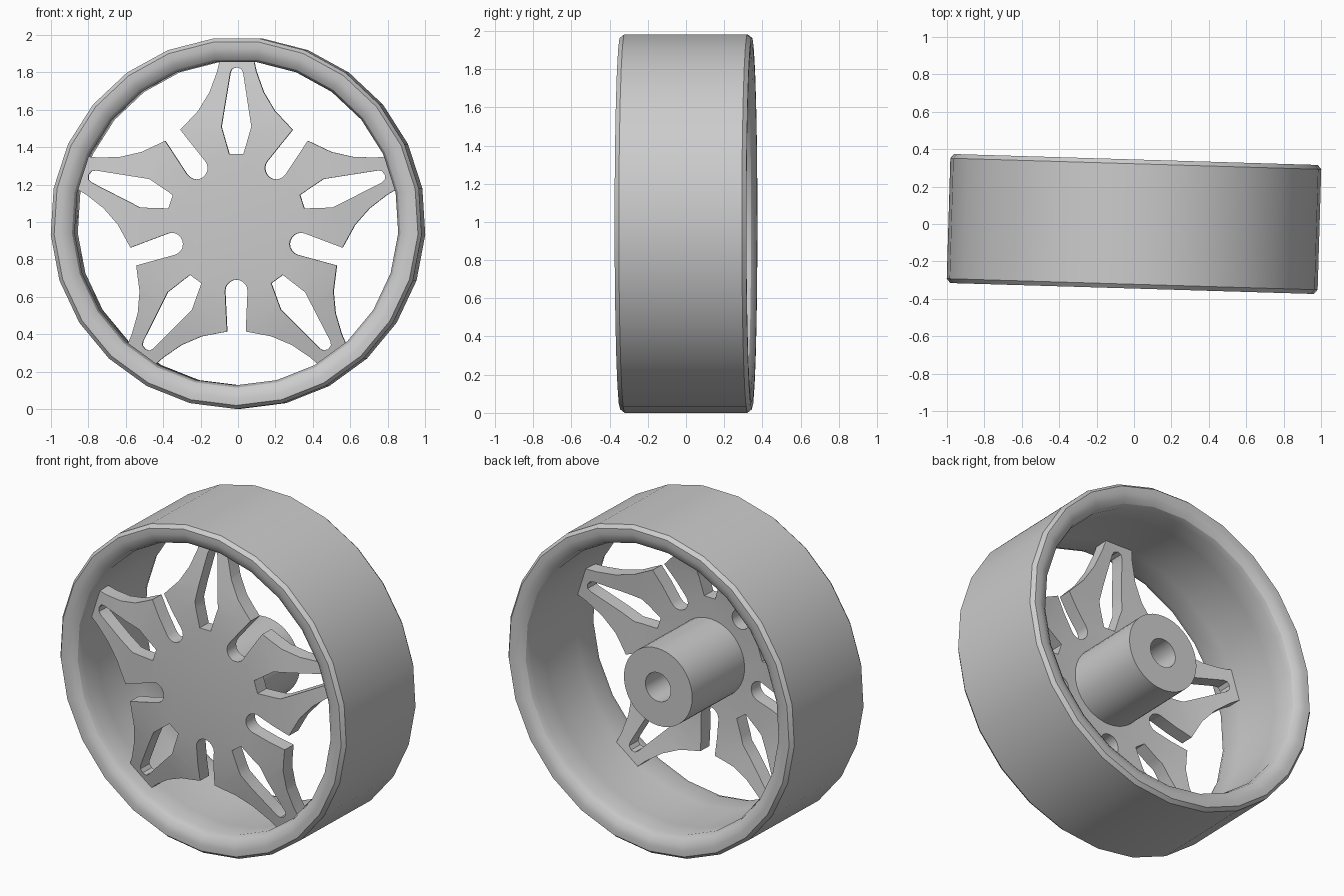
import bpy, bmesh, math
from mathutils import Matrix, Vector

CZ = 0.994          # axle height
TILT = -0.03        # slight turn of the whole wheel
SPOKES = 5

cube = bpy.data.objects.get("Cube")
if cube:
    bpy.data.objects.remove(cube, do_unlink=True)

# Single grey finish
grey = bpy.data.materials.new("plain_grey")
grey.use_nodes = True
colour = (0.6, 0.6, 0.6, 1)
grey.diffuse_color = colour
grey.node_tree.nodes["Principled BSDF"].inputs["Base Color"].default_value = colour


def finish(bm, name, angle=30):
    bmesh.ops.remove_doubles(bm, verts=bm.verts, dist=0.0005)
    bmesh.ops.recalc_face_normals(bm, faces=bm.faces)
    mesh = bpy.data.meshes.new(name)
    bm.to_mesh(mesh)
    bm.free()
    obj = bpy.data.objects.new(name, mesh)
    bpy.context.collection.objects.link(obj)
    mesh.materials.append(grey)
    obj.location.z = CZ
    obj.rotation_euler.z = TILT
    bpy.ops.object.select_all(action='DESELECT')
    obj.select_set(True)
    bpy.context.view_layer.objects.active = obj
    bpy.ops.object.shade_smooth_by_angle(angle=math.radians(angle))
    return obj


def lathe(name, profile, sides, closed):
    """Turn (radius, y) points about the y axis, first corner at the bottom."""
    bm = bmesh.new()
    rings = []
    for i in range(sides):
        a = math.tau * i / sides
        rings.append([bm.verts.new((r * math.sin(a), y, -r * math.cos(a))) for r, y in profile])
    steps = len(profile) if closed else len(profile) - 1
    for i in range(sides):
        a, b = rings[i], rings[(i + 1) % sides]
        for j in range(steps):
            k = (j + 1) % len(profile)
            bm.faces.new((a[j], a[k], b[k], b[j]))
    bmesh.ops.dissolve_degenerate(bm, dist=0.0001, edges=bm.edges)
    return finish(bm, name)


# Rim: broad band with a rounded lip at each end
lip = [(0.994, 0.322), (0.975, 0.345), (0.94, 0.345), (0.905, 0.335), (0.88, 0.315), (0.867, 0.28)]
wall = [(0.875, 0.15), (0.878, 0)]
half = lip + wall
rim = half + [(r, -y) for r, y in reversed(half[:-1])]
lathe("rim", rim, 25, True)

# Hub: barrel behind the spokes with a blind bore
lathe("hub", [(0, -0.24), (0.237, -0.24), (0.237, 0.26), (0.088, 0.26), (0.088, -0.2), (0, -0.2)], 40, False)

# Spoke plate: half of one spoke, mirrored and repeated
step = math.pi / SPOKES
out = Vector((math.sin(step), math.cos(step)))      # direction of the slot
side = Vector((-math.cos(step), math.sin(step)))    # across the slot, towards the spoke


def slot(along, across):
    p = out * along + side * across
    return p.x, p.y


outline = [(0, 0), (0, 0.37), (0.038, 0.37), (0.08, 0.515), (0.034, 0.805), (0.024, 0.825), (0, 0.833),
           (0, 0.885), (0.088, 0.885), (0.105, 0.81), (0.145, 0.7), (0.205, 0.6)]
outline += [slot(0.58, 0.05)]
outline += [slot(0.363 - 0.06 * math.sin(a), 0.06 * math.cos(a))
            for a in (math.pi / 2 * i / 5 for i in range(6))]

# Front surface depth by radius
DOME = [(0, -0.315), (0.2, -0.315), (0.48, -0.3), (0.6, -0.283), (0.9, -0.215)]


def depth(r):
    for (r0, y0), (r1, y1) in zip(DOME, DOME[1:]):
        if r <= r1:
            return y0 + (y1 - y0) * (r - r0) / (r1 - r0)
    return DOME[-1][1]


bm = bmesh.new()
bm.faces.new([bm.verts.new((x, 0, z)) for x, z in outline])
normal = Vector((math.sin(step / 2), 0, math.cos(step / 2)))
for d in (0.2, 0.36, 0.47, 0.6, 0.72):
    bmesh.ops.bisect_plane(bm, geom=bm.verts[:] + bm.edges[:] + bm.faces[:], dist=0.0001,
                           plane_co=normal * d, plane_no=normal)
copy = bmesh.ops.duplicate(bm, geom=bm.verts[:] + bm.edges[:] + bm.faces[:])["geom"]
for v in copy:
    if isinstance(v, bmesh.types.BMVert):
        v.co.x *= -1
spoke = bm.verts[:] + bm.edges[:] + bm.faces[:]
for i in range(1, SPOKES):
    geom = bmesh.ops.duplicate(bm, geom=spoke)["geom"]
    bmesh.ops.rotate(bm, verts=[g for g in geom if isinstance(g, bmesh.types.BMVert)],
                     cent=(0, 0, 0), matrix=Matrix.Rotation(2 * step * i, 3, 'Y'))
bmesh.ops.remove_doubles(bm, verts=bm.verts, dist=0.001)
bmesh.ops.recalc_face_normals(bm, faces=bm.faces)
for v in bm.verts:
    v.co.y = depth(math.hypot(v.co.x, v.co.z))
# Give the plate its thickness
extruded = bmesh.ops.extrude_face_region(bm, geom=bm.faces[:], use_keep_orig=True)["geom"]
bmesh.ops.translate(bm, vec=(0, 0.085, 0), verts=[g for g in extruded if isinstance(g, bmesh.types.BMVert)])
finish(bm, "spoke_plate")
